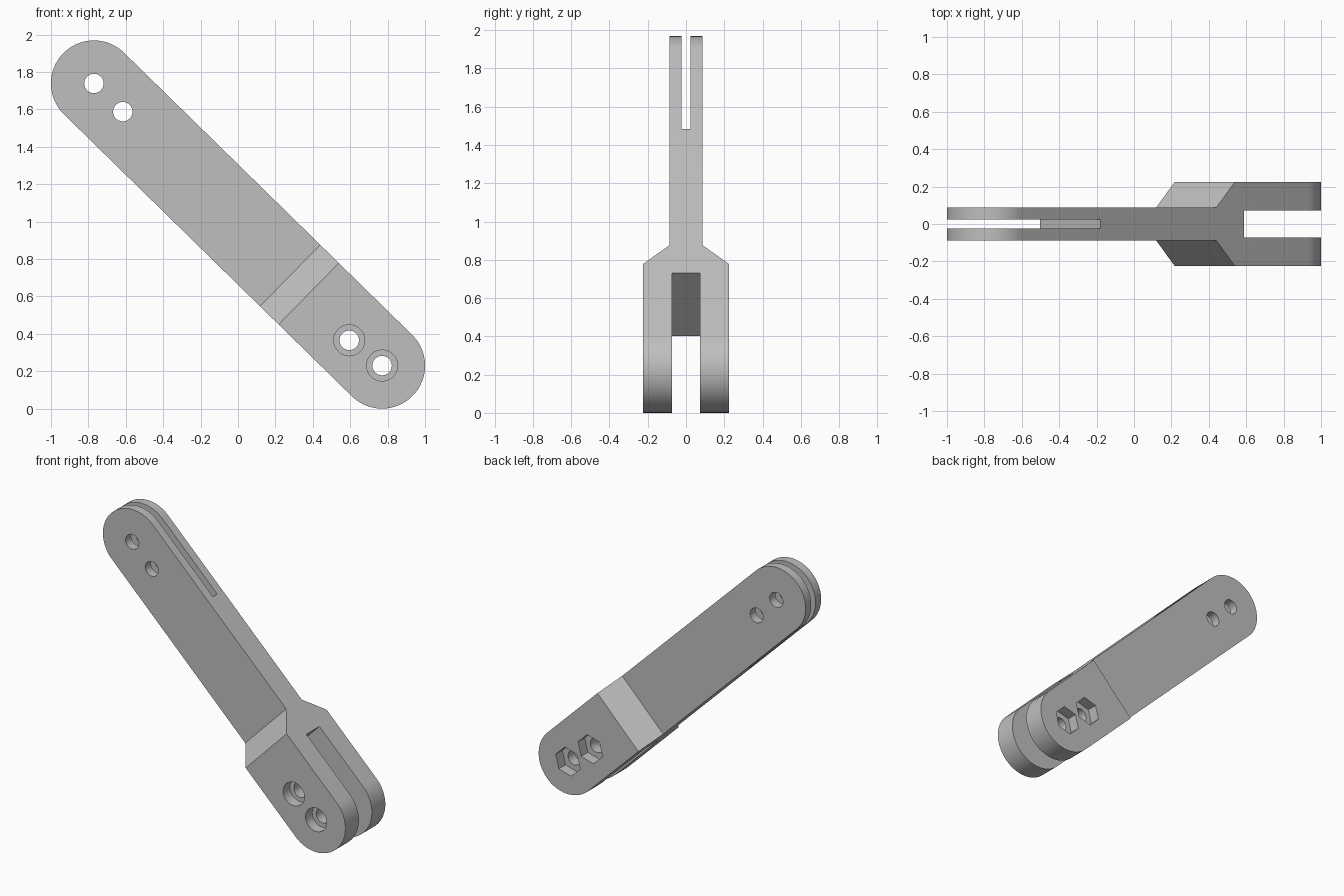
import bpy
import math
from mathutils import Vector, Matrix

if "Cube" in bpy.data.objects:
    bpy.data.objects.remove(bpy.data.objects["Cube"], do_unlink=True)

# Local frame: x runs along the bar, y is thickness, z is width
HALF = 1.078       # bar centre to end-hole centre
RADIUS = 0.23      # rounded end radius
NARROW, WIDE = 0.087, 0.224
TILT = math.radians(44.4)

grey = bpy.data.materials.new("plain grey")
grey.use_nodes = True
COLOUR = (0.52, 0.52, 0.52, 1)
grey.diffuse_color = COLOUR
grey.node_tree.nodes["Principled BSDF"].inputs["Base Color"].default_value = COLOUR


def prism(name, outline, direction, low, high):
    """Extrude an outline of points from low to high along a direction."""
    n = len(outline)
    d = Vector(direction)
    verts = [Vector(p) + d * h for h in (low, high) for p in outline]
    faces = [list(range(n))[::-1], list(range(n, 2 * n))]
    faces += [(i, (i + 1) % n, (i + 1) % n + n, i + n) for i in range(n)]
    mesh = bpy.data.meshes.new(name)
    mesh.from_pydata(verts, [], faces)
    obj = bpy.data.objects.new(name, mesh)
    bpy.context.collection.objects.link(obj)
    bpy.context.view_layer.objects.active = obj
    bpy.ops.object.mode_set(mode='EDIT')
    bpy.ops.mesh.select_all(action='SELECT')
    bpy.ops.mesh.normals_make_consistent(inside=False)
    bpy.ops.object.mode_set(mode='OBJECT')
    mesh.materials.append(grey)
    return obj


def arc(cx, cz, r, start, sweep, count):
    return [(cx + r * math.cos(start + sweep * i / count), 0,
             cz + r * math.sin(start + sweep * i / count)) for i in range(count + 1)]


def disc(name, x, z, r, low, high, sides=40):
    return prism(name, arc(x, z, r, 0, math.tau, sides)[:-1], (0, 1, 0), low, high)


def slot(name, x0, x1, half):
    outline = [(x0, -half, 0), (x1, -half, 0), (x1, half, 0), (x0, half, 0)]
    return prism(name, outline, (0, 0, 1), -0.4, 0.4)


def combine(target, tool, operation):
    mod = target.modifiers.new("cut", 'BOOLEAN')
    mod.operation, mod.object, mod.solver = operation, tool, 'EXACT'
    bpy.context.view_layer.objects.active = target
    bpy.ops.object.modifier_apply(modifier=mod.name)
    bpy.data.objects.remove(tool, do_unlink=True)


# Round-ended bar
quarter = math.pi / 2
outline = arc(HALF, 0, RADIUS, -quarter, math.pi, 40) + arc(-HALF, 0, RADIUS, quarter, math.pi, 40)
bar = prism("linkage_arm", outline, (0, 1, 0), -WIDE, WIDE)

# Thin arm flaring into the thick fork
step = [(-1.5, NARROW), (HALF - 0.688, NARROW), (HALF - 0.549, WIDE + 0.0), (HALF - 0.549, 0.4), (-1.5, 0.4)]
for side in (-1, 1):
    combine(bar, prism("step_cutter", [(x, y * side, 0) for x, y in step], (0, 0, 1), -0.4, 0.4),
            'DIFFERENCE')

# Slots at both ends
combine(bar, slot("thin_slot", -1.5, 0.601 - HALF, 0.024), 'DIFFERENCE')
combine(bar, slot("fork_slot", HALF - 0.48, 1.5, 0.073), 'DIFFERENCE')

# Pin holes through the thin end
for x in (-HALF, 0.216 - HALF):
    combine(bar, disc("pin_hole", x, 0, 0.052, -0.4, 0.4), 'DIFFERENCE')

# Bolt holes in the fork: round recess in front, six-sided nut recess behind
for x, z in ((HALF, 0), (HALF - 0.22, -0.026)):
    combine(bar, disc("bolt_hole", x, z, 0.052, -0.4, 0.4), 'DIFFERENCE')
    combine(bar, disc("head_recess", x, z, 0.083, -0.4, -WIDE + 0.075), 'DIFFERENCE')
    combine(bar, disc("nut_recess", x, z, 0.1, WIDE - 0.075, 0.4, 6), 'DIFFERENCE')

# Tilt into place and stand on the ground
bar.data.transform(Matrix.Rotation(TILT, 4, 'Y'))
lowest = min(v.co.z for v in bar.data.vertices)
bar.data.transform(Matrix.Translation((0, 0, -lowest)))
bpy.ops.object.select_all(action='DESELECT')
bar.select_set(True)
bpy.context.view_layer.objects.active = bar
bpy.ops.object.shade_smooth_by_angle(angle=math.radians(30))
